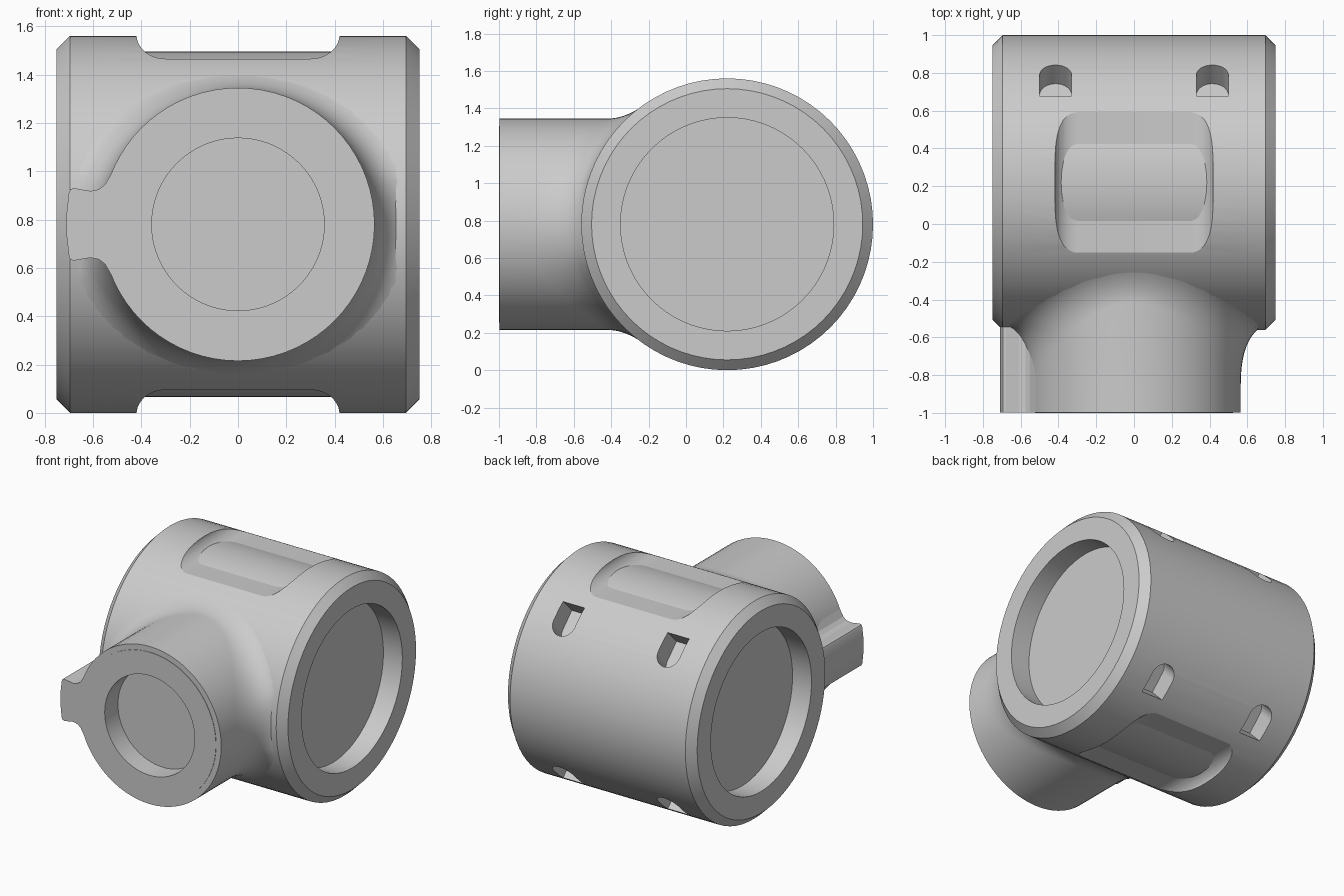
import bpy, bmesh
from math import sin, cos, pi, sqrt, radians
from mathutils import Vector

if "Cube" in bpy.data.objects:
    bpy.data.objects.remove(bpy.data.objects["Cube"], do_unlink=True)

CY, CZ, R = 0.22, 0.78, 0.78      # main axis position and radius
BOSS_R, SEG = 0.565, 72

grey = bpy.data.materials.new("plain grey")
grey.use_nodes = True
grey.diffuse_color = (0.6, 0.6, 0.6, 1)
grey.node_tree.nodes["Principled BSDF"].inputs["Base Color"].default_value = (0.6, 0.6, 0.6, 1)


def loft(name, rings):
    """Skin equal-length closed rings and cap both ends."""
    bm = bmesh.new()
    rows = [[bm.verts.new(p) for p in ring] for ring in rings]
    for a, b in zip(rows, rows[1:]):
        for i in range(len(a)):
            j = (i + 1) % len(a)
            bm.faces.new((a[i], a[j], b[j], b[i]))
    bm.faces.new(rows[0])
    bm.faces.new(rows[-1])
    bmesh.ops.recalc_face_normals(bm, faces=bm.faces)
    mesh = bpy.data.meshes.new(name)
    bm.to_mesh(mesh)
    bm.free()
    mesh.materials.append(grey)
    obj = bpy.data.objects.new(name, mesh)
    bpy.context.collection.objects.link(obj)
    return obj


def cut(obj, cutters):
    """Subtract the cutters and bake the result."""
    for c in cutters:
        mod = obj.modifiers.new("cut", 'BOOLEAN')
        mod.operation, mod.solver, mod.object = 'DIFFERENCE', 'EXACT', c
    graph = bpy.context.evaluated_depsgraph_get()
    mesh = bpy.data.meshes.new_from_object(obj.evaluated_get(graph))
    obj.modifiers.clear()
    obj.data = mesh


def smooth(obj):
    bpy.ops.object.select_all(action='DESELECT')
    obj.select_set(True)
    bpy.context.view_layer.objects.active = obj
    bpy.ops.object.shade_smooth_by_angle(angle=radians(20))


ANGLES = [2 * pi * i / SEG for i in range(SEG)]


def x_ring(x, r):
    return [Vector((x, CY + r * cos(a), CZ + r * sin(a))) for a in ANGLES]


def y_ring(y, r):
    return [Vector((r * cos(a), y, CZ + r * sin(a))) for a in ANGLES]


# Main drum with chamfered rims and a recess in each end
half = [(0.6, 0.57), (0.75, 0.57), (0.75, 0.725), (0.695, R)]
profile = [(-x, r) for x, r in half] + half[::-1]
drum = loft("main_drum", [x_ring(x, r) for x, r in profile])

# Inner sleeve, exposed in the top and bottom pockets
sleeve = loft("inner_sleeve", [x_ring(x, 0.715) for x in (-0.55, 0.55)])

# Pocket cutters: flat floor, hollow-curved end walls
pockets, slots = [], []
wall = [(0.3 + 0.12 * sin(a), 0.685 + 0.1 * (1 - cos(a)))
        for a in [pi / 2 * i / 10 for i in range(11)]] + [(0.42, 1.0)]
outline = wall + [(-x, z) for x, z in wall[::-1]]
for s in (1, -1):
    pockets.append(loft("pocket_cutter", [[Vector((x, y, CZ + s * z)) for x, z in outline]
                                          for y in (CY - 0.5, CY + 0.5)]))

# Slot cutters: radial holes with one square and one round end
tilt = radians(44.4)
slot_shape = [(-0.085, -0.115), (0.085, -0.115)]
slot_shape += [(0.085 * cos(pi * i / 16), 0.03 + 0.085 * sin(pi * i / 16)) for i in range(17)]
for s in (1, -1):
    normal = Vector((0, sin(tilt), s * cos(tilt)))
    along = Vector((0, cos(tilt), -s * sin(tilt)))
    for side in (1, -1):
        centre = Vector((side * 0.415, CY, CZ))
        slots.append(loft("slot_cutter", [[centre + Vector((u, 0, 0)) + along * v + normal * d
                                           for u, v in slot_shape] for d in (0.63, 0.9)]))

cut(drum, pockets + slots)
cut(sleeve, slots)
for c in pockets + slots:
    bpy.data.objects.remove(c, do_unlink=True)


def drum_front(d, a):
    """Depth of the drum's front surface at distance d and angle a."""
    r = R - max(0, abs(d * cos(a)) - 0.695)
    return CY - sqrt(r * r - (d * sin(a)) ** 2)


def fillet_ring(t):
    """Ring of the blend that runs from the boss side out onto the drum."""
    ring = []
    for a in ANGLES:
        c = cos(a) ** 2
        reach, rise = 0.09 + 0.075 * c, 0.1 + 0.19 * c
        corner = drum_front(BOSS_R, a)
        end = drum_front(BOSS_R + reach, a) + 0.003
        d = BOSS_R + reach * t * t
        y = (1 - t) ** 2 * (corner - rise) + 2 * t * (1 - t) * corner + t * t * end
        ring.append(Vector((d * cos(a), y, CZ + d * sin(a))))
    return ring


# Front boss with a round recess, blended into the drum
boss_profile = [(-0.85, 0.357), (-1, 0.357), (-1, 0.525), (-0.997, 0.525), (-0.997, BOSS_R)]
boss = loft("front_boss", [y_ring(y, r) for y, r in boss_profile]
            + [fillet_ring(i / 12) for i in range(13)] + [y_ring(-0.3, 0.3)])

# Side lug running along the boss
edge = [(-0.45, 0.27), (-0.505, 0.245), (-0.53, 0.2), (-0.55, 0.165), (-0.575, 0.145),
        (-0.61, 0.138), (-0.68, 0.15), (-0.693, 0.145), (-0.7, 0.13), (-0.71, 0.04)]
lug_outline = edge + [(x, -z) for x, z in edge[::-1]]
lug = loft("side_lug", [[Vector((x, y, CZ + z)) for x, z in lug_outline] for y in (-0.997, -0.5)])

for part in (drum, sleeve, boss, lug):
    smooth(part)
